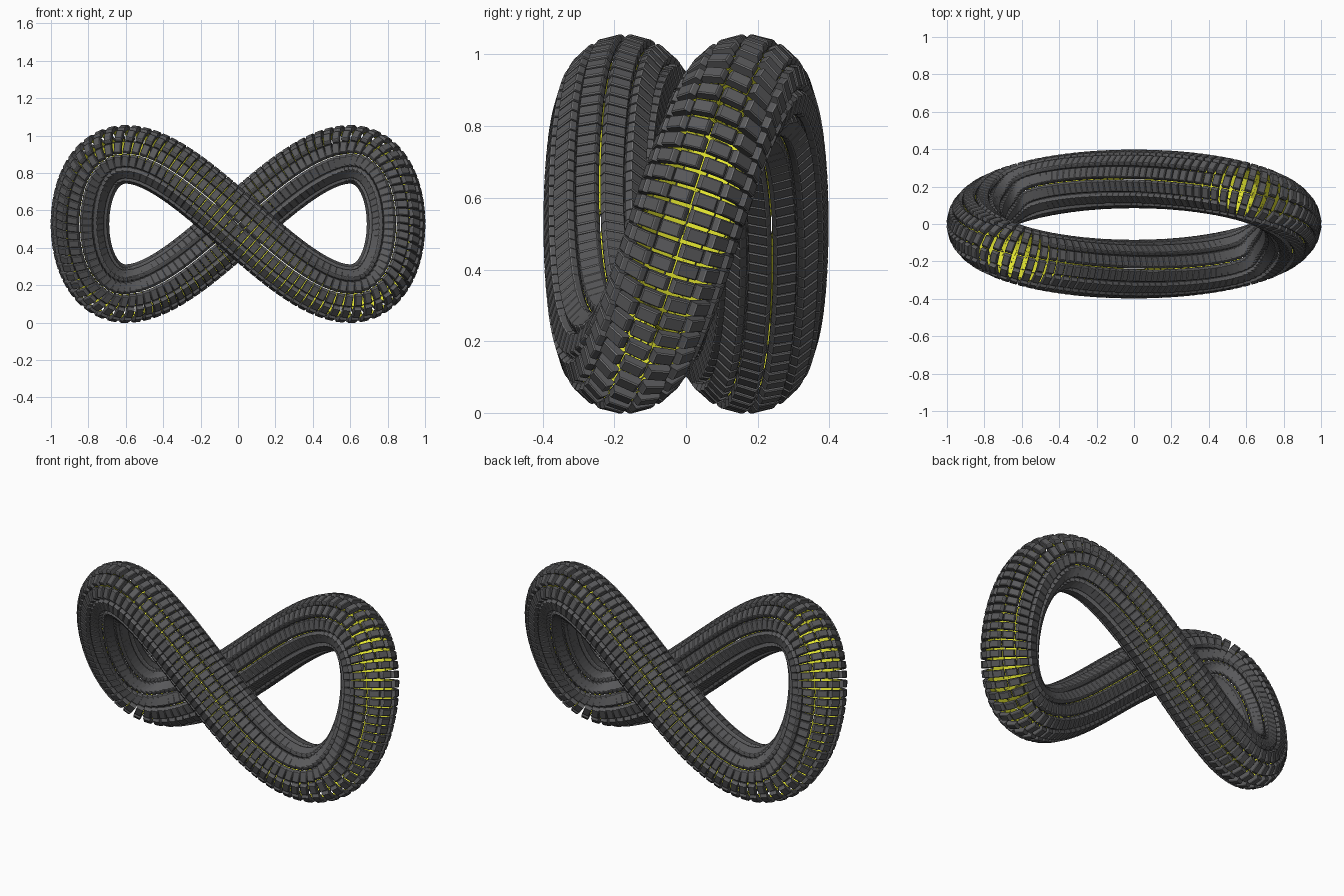
import bpy, bmesh, math
from mathutils import Vector

if "Cube" in bpy.data.objects:
    bpy.data.objects.remove(bpy.data.objects["Cube"])

# Hollow tube of tread blocks that follows a closed figure-eight loop
A, B, C, Z0 = 0.845, 0.241, 0.372, 0.527   # loop half sizes and centre height
ROWS, COLS = 120, 12
APOTHEM, THICK = 0.155, 0.028              # outer face distance, block thickness
LENGTH, GAP = 0.0385, 0.004
CHAMFER = 0.003                            # bevel along the row edges
# Block section: depth below the outer face, taper across, taper along
SECTION = ((THICK, 0, 0), (0.018, 0, 0), (0.003, 0.010, 0), (0, 0.013, CHAMFER))


def material(name, colour):
    m = bpy.data.materials.new(name)
    m.diffuse_color = (*colour, 1.0)
    m.use_nodes = True
    m.node_tree.nodes["Principled BSDF"].inputs["Base Color"].default_value = m.diffuse_color
    return m


def centre(t):
    return Vector((A * math.cos(t), B * math.sin(t), Z0 + C * math.sin(2 * t)))


def frame(t):
    """Tangent, outward and sideways directions; sideways stays nearest to y."""
    tangent = Vector((-A * math.sin(t), B * math.cos(t), 2 * C * math.cos(2 * t))).normalized()
    side = Vector((0, 1, 0))
    side = (side - tangent * side.dot(tangent)).normalized()
    return tangent, side.cross(tangent), side


def even_angles(count, steps=6000):
    """Loop angles spaced evenly by length along the path."""
    ts = [2 * math.pi * i / steps for i in range(steps + 1)]
    dist = [0.0]
    for p, q in zip(ts, ts[1:]):
        dist.append(dist[-1] + (centre(q) - centre(p)).length)
    out, j = [], 0
    for k in range(count):
        target = dist[-1] * (k + 0.5) / count
        while dist[j] < target:
            j += 1
        out.append(ts[j])
    return out


def add_block(bm, t, col):
    """One tapered tread block; inner face is lining, top bevel is edge colour."""
    tangent, outward, side = frame(t)
    phi = 2 * math.pi * (col + 0.5) / COLS
    normal = outward * math.cos(phi) + side * math.sin(phi)
    across = -outward * math.sin(phi) + side * math.cos(phi)
    half = math.tan(math.pi / COLS)
    origin = centre(t)
    levels = []
    for depth, groove, inset in SECTION:
        radius = APOTHEM - depth
        width = radius * half - GAP / 2 - groove
        length = LENGTH / 2 - inset
        levels.append([bm.verts.new(origin + normal * radius + across * (u * width)
                                    + tangent * (v * length))
                       for u, v in ((-1, -1), (1, -1), (1, 1), (-1, 1))])
    bm.faces.new(levels[0][::-1]).material_index = 1
    bm.faces.new(levels[-1])
    for k, (low, high) in enumerate(zip(levels, levels[1:])):
        for i in range(4):
            j = (i + 1) % 4
            face = bm.faces.new((low[i], low[j], high[j], high[i]))
            if k == len(levels) - 2:
                face.material_index = 2


rubber = material("dark_grey", (0.1, 0.1, 0.104))
lining = material("yellow_lining", (0.78, 0.8, 0.03))
edge = material("edge_grey", (0.18, 0.18, 0.185))

# All rings of tread blocks
bm = bmesh.new()
for t in even_angles(ROWS):
    for col in range(COLS):
        add_block(bm, t, col)
bmesh.ops.recalc_face_normals(bm, faces=bm.faces)
mesh = bpy.data.meshes.new("tread_loop")
bm.to_mesh(mesh)
bm.free()
for mat in (rubber, lining, edge):
    mesh.materials.append(mat)
loop = bpy.data.objects.new("tread_loop", mesh)
bpy.context.collection.objects.link(loop)
